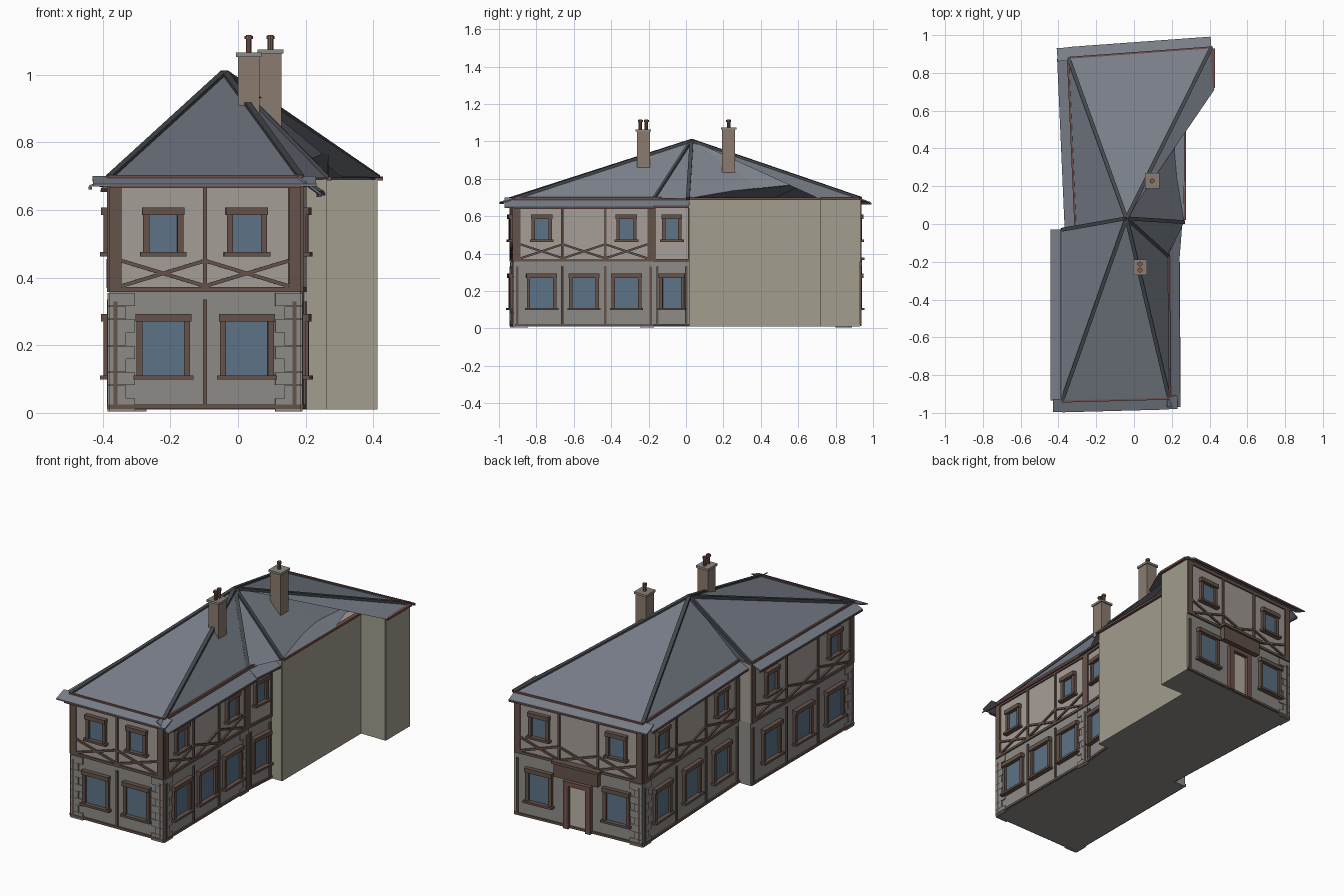
import bpy, bmesh
from math import atan2, hypot, pi
from mathutils import Vector as V, Matrix as M

if "Cube" in bpy.data.objects:
    bpy.data.objects.remove(bpy.data.objects["Cube"])

COL = dict(slate=(.19, .21, .25), ridge=(.06, .065, .075), wood=(.13, .085, .07), trim=(.16, .08, .07),
           stone=(.27, .26, .24), plaster=(.38, .34, .31), blank=(.36, .34, .27),
           glass=(.11, .17, .24), brick=(.26, .2, .16), pot=(.2, .11, .08), door=(.5, .46, .38))
mats = {}
for k, c in COL.items():
    mats[k] = bpy.data.materials.new(k)
    mats[k].diffuse_color = (*c, 1)
parts = {}


def part(name, mat):
    return parts.setdefault((name, mat), bmesh.new())


def box(bm, mtx, lo, hi):
    lo, hi = V(lo), V(hi)
    bmesh.ops.create_cube(bm, size=1, matrix=mtx @ M.Translation((lo + hi) / 2) @ M.Diagonal((*(hi - lo), 1)))


def bar(bm, a, b, w, h, mtx=M()):
    a, b = mtx @ V(a), mtx @ V(b)
    d = b - a
    rot = d.to_track_quat('Z', 'Y').to_matrix().to_4x4()
    bmesh.ops.create_cube(bm, size=1, matrix=M.Translation((a + b) / 2) @ rot @ M.Diagonal((w, h, d.length, 1)))


def prism(bm, pts, z0, z1):
    f = bm.faces.new([bm.verts.new((x, y, z0)) for x, y in pts])
    r = bmesh.ops.extrude_face_region(bm, geom=[f], use_keep_orig=True)
    bmesh.ops.translate(bm, vec=(0, 0, z1 - z0), verts=[v for v in r['geom'] if isinstance(v, bmesh.types.BMVert)])
    bmesh.ops.recalc_face_normals(bm, faces=bm.faces)


# Footprint, counter-clockwise from the front left corner
A, B, C, D, E, F = (-.38, -.935), (.185, -.92), (.18, -.17), (.195, .02), (.258, .02), (.258, .72)
G, H, I, J, K = (.41, .72), (.41, .93), (-.345, .875), (-.305, -.03), (-.38, -.03)
FOOT = [A, B, C, D, E, F, G, H, I, J, K]
prism(part('lower_wall', 'stone'), FOOT, .01, .36)
prism(part('upper_wall', 'plaster'), FOOT, .36, .69)


def frame(p, q):
    """Wall frame: x along the wall, y into the wall, z up."""
    a = atan2(q[1] - p[1], q[0] - p[0])
    return M.Translation((*p, 0)) @ M.Rotation(a, 4, 'Z'), hypot(q[0] - p[0], q[1] - p[1])


def window(m, u, z0, z1, w):
    box(part('window_panes', 'glass'), m, (u - w / 2, -.004, z0), (u + w / 2, .01, z1))
    fr = part('window_frames', 'wood')
    for s in (-1, 1):
        c = u + s * (w / 2 + .008)
        box(fr, m, (c - .009, -.017, z0), (c + .009, .005, z1))
    box(fr, m, (u - w / 2 - .02, -.025, z1), (u + w / 2 + .02, .005, z1 + .023))
    box(fr, m, (u - w / 2 - .026, -.028, z0 - .012), (u + w / 2 + .026, .005, z0))


def facade(p, q, n, lower, upper, lw=.125, uw=.085, braces=True, lo_posts=True):
    m, L = frame(p, q)
    tim = part('timber_frame', 'wood')
    e = .035 if n > 1 else .01
    for u0, u1 in ((0, e), (L - e, L)):
        box(tim, m, (u0, -.008, .36), (u1, .005, .69))
    for z0, z1 in ((.012, .025), (.358, .372), (.668, .69)):
        box(tim, m, (0, -.008, z0), (L, .005, z1))
    for u in (.018, L - .018):
        box(tim, m, (u - .006, -.008, .02), (u + .006, .005, .33))
    cuts = [e + (L - 2 * e) * i / n for i in range(n + 1)]
    for u in cuts[1:-1]:
        box(tim, m, (u - .006, -.008, .37), (u + .006, .005, .67))
        if lo_posts:
            box(tim, m, (u - .006, -.008, .025), (u + .006, .005, .335))
    for i, (a, b) in enumerate(zip(cuts, cuts[1:])):
        c = (a + b) / 2
        if braces:
            bar(tim, (a, -.003, .375), (b, -.003, .45), .011, .011, m)
            bar(tim, (a, -.003, .45), (b, -.003, .375), .011, .011, m)
        if i in lower:
            window(m, c, .11, .27, lw)
        if i in upper:
            window(m, c, .475, .585, uw)
    return m, L


def quoins(p, q, ends):
    m, L = frame(p, q)
    st = part('quoins', 'stone')
    for end in ends:
        for i in range(9):
            w = .075 if i % 2 == 0 else .048
            z = .004 + i * .039
            u = 0 if end == 0 else L - w
            box(st, m, (u, -.006, z), (u + w, .005, z + .038))


facade(A, B, 2, (0, 1), (0, 1))
facade(B, C, 3, (0, 1, 2), (0, 2), uw=.075)
facade(C, D, 1, (0,), (0,), lw=.1, uw=.07, braces=False)
facade(I, J, 3, (0, 1, 2), (0, 2), uw=.075)
facade(K, A, 3, (0, 1, 2), (0, 2), uw=.075)
mb, LB = facade(H, I, 3, (0, 2), (0, 2), lw=.12, lo_posts=False)
for p, q, ends in ((A, B, (0, 1)), (B, C, (0, 1)), (K, A, (1,)), (H, I, (1,)), (I, J, (0,))):
    quoins(p, q, ends)

# Plain party walls on the right
for p, q in ((D, E), (E, F), (F, G), (G, H)):
    m, L = frame(p, q)
    box(part('party_wall', 'blank'), m, (0, -.003, .01), (L, .005, .69))

# Back entrance: door, posts, canopy
c = LB / 2
box(part('door', 'door'), mb, (c - .05, -.003, .012), (c + .05, .01, .25))
for s in (-1, 1):
    u = c + s * .065
    box(part('door_frame', 'trim'), mb, (u - .015, -.022, .01), (u + .015, .005, .265))
box(part('door_frame', 'trim'), mb, (c - .08, -.022, .25), (c + .08, .005, .275))
box(part('canopy', 'wood'), mb, (c - .13, -.03, .29), (c + .13, .005, .37))
box(part('canopy', 'wood'), mb, (c - .14, -.042, .365), (c + .14, .005, .38))

# Main roof: fan of slopes from one peak
apex = (-.04, .03, 1.005)
ez = .695
eave = [(*A, ez), (*B, ez), (*C, ez), (.265, .01, ez), (.268, .47, ez), (.268, .64, .775),
        (.30, .70, .70), (.425, .71, ez), (.41, .935, ez), (*I, ez), (*J, ez), (*K, ez)]
bm = part('roof', 'slate')
top = bm.verts.new(apex)
vs = [bm.verts.new(p) for p in eave]
for i, v in enumerate(vs):
    bm.faces.new((v, vs[(i + 1) % len(vs)], top))
bm.faces.new(vs[::-1])
for i in (0, 1, 2, 3, 8, 9, 11):
    bar(part('hip_caps', 'ridge'), eave[i], apex, .02, .016)

# Sloping eave strips with fascia boards and gutters
for p, q, drop, e0, e1 in ((A, B, .018, .05, .045), (B, C, .045, .05, 0), (C, D, .04, 0, .02),
                           (H, I, .02, 0, .06), (I, J, .03, 0, 0), (K, A, .022, 0, .0)):
    m, L = frame(p, q)
    bm = part('eave_strips', 'slate')
    ring = [(-e0, -.06, ez - drop), (L + e1, -.06, ez - drop), (L + e1, .01, ez + .006), (-e0, .01, ez + .006)]
    hi = [bm.verts.new(m @ V(r)) for r in ring]
    lo = [bm.verts.new(m @ (V(r) - V((0, 0, .007)))) for r in ring]
    bm.faces.new(hi)
    bm.faces.new(lo[::-1])
    for i in range(4):
        j = (i + 1) % 4
        bm.faces.new((lo[i], lo[j], hi[j], hi[i]))
    g = part('gutters', 'trim')
    box(g, m, (-.005, -.01, ez - .008), (L + .005, .0, ez + .008))
    box(g, m, (0, -.062, ez - drop - .012), (L, -.052, ez - drop - .004))
for p, q in ((E, F), (G, H)):
    m, L = frame(p, q)
    box(part('gutters', 'trim'), m, (0, -.018, ez - .008), (L, .005, ez + .004))


# Chimneys with caps and pots
def chimney(x, y, w, d, top, pots):
    box(part('chimney_stacks', 'brick'), M(), (x - w / 2, y - d / 2, .8), (x + w / 2, y + d / 2, top))
    box(part('chimney_caps', 'stone'), M(), (x - w / 2 - .006, y - d / 2 - .006, top - .012),
        (x + w / 2 + .006, y + d / 2 + .006, top))
    for py in pots:
        for r, z0, z1 in ((.009, top, 1.118), (.013, 1.105, 1.114)):
            bmesh.ops.create_cone(part('chimney_pots', 'pot'), cap_ends=True, segments=10, radius1=r, radius2=r,
                                  depth=z1 - z0, matrix=M.Translation((x, y + py, (z0 + z1) / 2)))


chimney(.032, -.228, .064, .07, 1.065, (-.016, .016))
chimney(.096, .228, .066, .07, 1.075, (0,))

for (name, mat), bm in parts.items():
    me = bpy.data.meshes.new(name)
    bmesh.ops.recalc_face_normals(bm, faces=bm.faces)
    bm.to_mesh(me)
    bm.free()
    me.materials.append(mats[mat])
    bpy.context.collection.objects.link(bpy.data.objects.new(name, me))

for m in bpy.data.materials:
    if m.users and not m.is_grease_pencil:
        m.use_nodes = True
        m.node_tree.nodes["Principled BSDF"].inputs["Base Color"].default_value = m.diffuse_color
